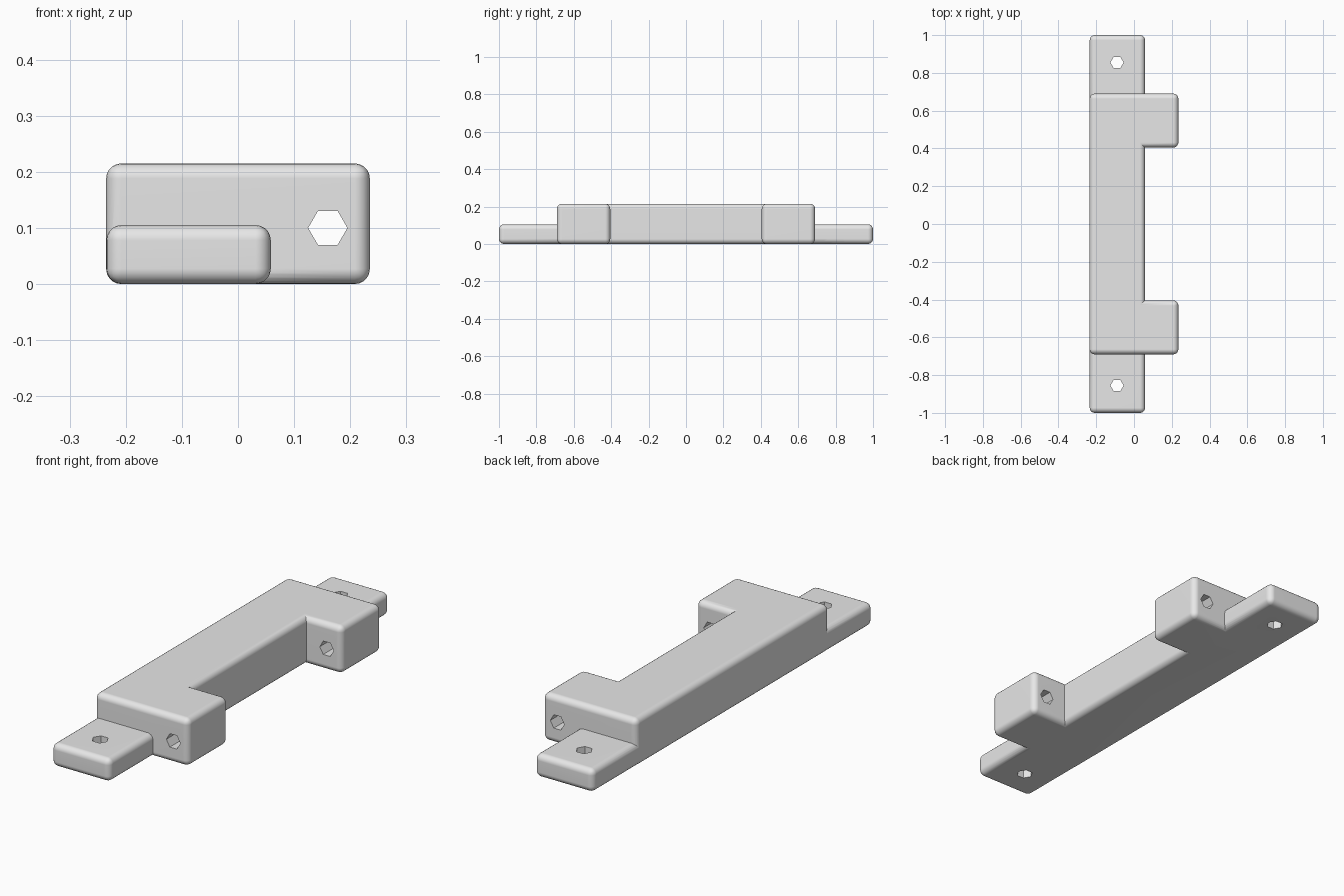
import bpy, bmesh
from math import sin, cos, pi, radians
from mathutils import Matrix, Vector

old = bpy.data.objects.get("Cube")
if old:
    bpy.data.objects.remove(old, do_unlink=True)

grey = bpy.data.materials.new("plain grey")
grey.use_nodes = True
grey.diffuse_color = (0.8, 0.8, 0.8, 1)
grey.node_tree.nodes["Principled BSDF"].inputs["Base Color"].default_value = grey.diffuse_color


def prism(name, outline, z0, z1, bevel=0, matrix=None):
    """Extrude an outline upward, then round its convex edges."""
    bm = bmesh.new()
    base = bm.faces.new([bm.verts.new((x, y, z0)) for x, y in outline])
    grown = bmesh.ops.extrude_face_region(bm, geom=[base], use_keep_orig=True)["geom"]
    top = [v for v in grown if isinstance(v, bmesh.types.BMVert)]
    bmesh.ops.translate(bm, verts=top, vec=Vector((0, 0, z1 - z0)))
    bmesh.ops.recalc_face_normals(bm, faces=bm.faces[:])
    if bevel:
        bm.normal_update()
        convex = [e for e in bm.edges if e.calc_face_angle_signed() > 0.1]
        bmesh.ops.bevel(bm, geom=convex, offset=bevel, offset_type='OFFSET',
                        segments=5, profile=0.5, affect='EDGES')
    if matrix:
        bm.transform(matrix)
    mesh = bpy.data.meshes.new(name)
    bm.to_mesh(mesh)
    bm.free()
    mesh.materials.append(grey)
    obj = bpy.data.objects.new(name, mesh)
    bpy.context.collection.objects.link(obj)
    return obj


def combine(target, tool, operation):
    """Apply a boolean and discard its tool."""
    mod = target.modifiers.new("combine", 'BOOLEAN')
    mod.operation = operation
    mod.solver = 'EXACT'
    mod.object = tool
    bpy.context.view_layer.objects.active = target
    bpy.ops.object.modifier_apply(modifier=mod.name)
    bpy.data.objects.remove(tool, do_unlink=True)


LEFT, BAR, LUG = -0.235, 0.058, 0.235
END, INNER = 0.69, 0.405
ROUND = 0.027

# Bar with a square lug at each end
half = [(LEFT, END), (LUG, END), (LUG, INNER), (BAR, INNER)]
outline = half + [(x, -y) for x, y in reversed(half)]
bracket = prism("mounting_bracket", outline, 0, 0.215, ROUND)

# Low screw tabs, set in a hair so that no faces coincide
for side in (-1, 1):
    a, b = side * 0.58, side * 1.0
    hair = 0.0004
    tab = prism("tab", [(LEFT + hair, a), (BAR + hair, a), (BAR + hair, b), (LEFT + hair, b)],
                hair, 0.105, ROUND)
    combine(bracket, tab, 'UNION')

# Hexagonal holes: one down each tab, one lengthwise through both lugs
hexagon = [(0.035 * cos(i * pi / 3), 0.035 * sin(i * pi / 3)) for i in range(6)]
places = [Matrix.Translation((-0.09, side * 0.855, 0)) for side in (-1, 1)]
places.append(Matrix.Translation((0.16, 0, 0.1)) @ Matrix.Rotation(pi / 2, 4, 'X'))
for place in places:
    cutter = prism("hole_cutter", hexagon, -0.8, 0.8, 0, place)
    cutter.hide_render = True
    combine(bracket, cutter, 'DIFFERENCE')

# Smooth rounded edges, flat large faces
bpy.ops.object.select_all(action='DESELECT')
bracket.select_set(True)
bpy.context.view_layer.objects.active = bracket
bpy.ops.object.shade_smooth_by_angle(angle=radians(30))
weighted = bracket.modifiers.new("even_shading", 'WEIGHTED_NORMAL')
weighted.keep_sharp = True
